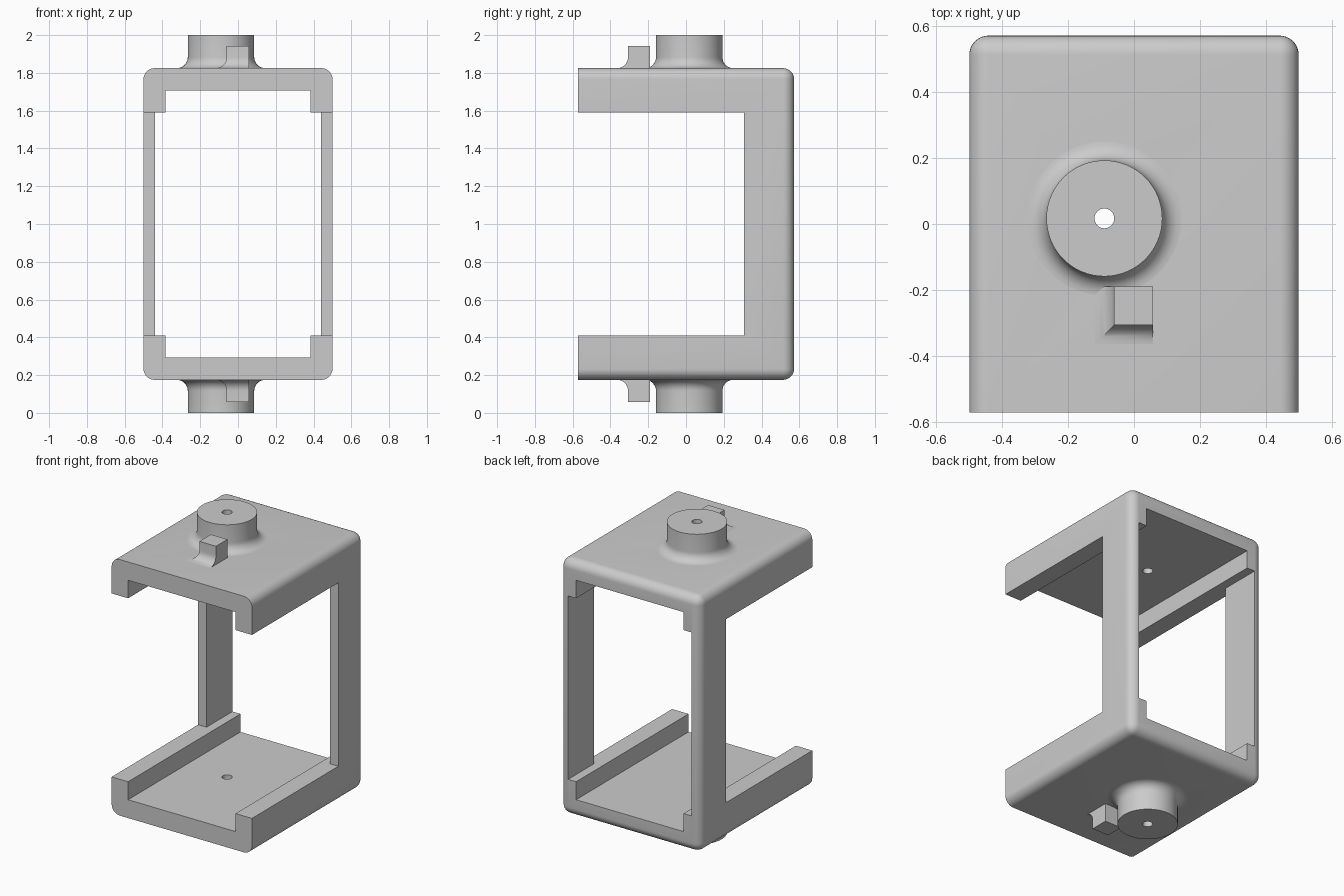
import bpy, bmesh, math
from mathutils import Vector

cube = bpy.data.objects.get("Cube")
if cube:
    bpy.data.objects.remove(cube, do_unlink=True)

# Overall sizes, heights measured from the middle of the model
MID = 1.0
HALF_X, HALF_Y, HALF_Z = 0.5, 0.572, 0.825
FILLET = 0.058
BOSS_X, BOSS_Y, BOSS_R, HOLE_R = -0.09, 0.017, 0.176, 0.03
SEGMENTS = 64

grey = bpy.data.materials.new("plain grey")
grey.use_nodes = True
colour = (0.6, 0.6, 0.6, 1)
grey.diffuse_color = colour
grey.node_tree.nodes["Principled BSDF"].inputs["Base Color"].default_value = colour


def add_object(name, bm):
    bmesh.ops.recalc_face_normals(bm, faces=bm.faces)
    mesh = bpy.data.meshes.new(name)
    bm.to_mesh(mesh)
    bm.free()
    mesh.materials.append(grey)
    obj = bpy.data.objects.new(name, mesh)
    bpy.context.collection.objects.link(obj)
    return obj


def box(low, high):
    bm = bmesh.new()
    bmesh.ops.create_cube(bm, size=1)
    low, high = Vector(low), Vector(high)
    for v in bm.verts:
        v.co = (low + high) / 2 + v.co * (high - low)
    return bm


def select_only(obj):
    bpy.ops.object.select_all(action='DESELECT')
    obj.select_set(True)
    bpy.context.view_layer.objects.active = obj


def smooth(obj):
    select_only(obj)
    bpy.ops.object.shade_smooth_by_angle(angle=math.radians(30))


def cut(obj, cutter):
    cutter.hide_render = True
    mod = obj.modifiers.new("cut", 'BOOLEAN')
    mod.operation, mod.solver, mod.object = 'DIFFERENCE', 'EXACT', cutter
    select_only(obj)
    bpy.ops.object.modifier_apply(modifier=mod.name)
    bpy.data.objects.remove(cutter, do_unlink=True)


def fillet_steps(steps=8):
    """Pairs of outward offset and height along a concave quarter round."""
    for i in range(steps + 1):
        a = math.pi / 2 * i / steps
        yield FILLET * (1 - math.sin(a)), FILLET * (1 - math.cos(a))


# Frame: a block rounded everywhere but at the open front
bm = box((-HALF_X, -HALF_Y, MID - HALF_Z), (HALF_X, HALF_Y, MID + HALF_Z))
rounded = [e for e in bm.edges if any(v.co.y > 0 for v in e.verts)]
bmesh.ops.bevel(bm, geom=rounded, offset=FILLET, segments=8, profile=0.5,
                affect='EDGES', clamp_overlap=True)
frame = add_object("frame", bm)

# Openings: between the plates, between the posts, and out through the sides
for name, hx, y0, y1, hz in (("plate_opening", 0.383, -1, 1, 0.707),
                             ("post_opening", 0.44, -1, 1, 0.591),
                             ("side_opening", 1, -1, 0.308, 0.591)):
    cut(frame, add_object(name, box((-hx, y0, MID - hz), (hx, y1, MID + hz))))

# Shaft hole through both plates
bm = bmesh.new()
bmesh.ops.create_cone(bm, cap_ends=True, segments=SEGMENTS,
                      radius1=HOLE_R, radius2=HOLE_R, depth=3)
bmesh.ops.translate(bm, verts=bm.verts, vec=(BOSS_X, BOSS_Y, MID))
cut(frame, add_object("hole_cutter", bm))
smooth(frame)


def loft(bm, rings, wrap=False):
    """Join equal rings of vertices with quads."""
    pairs = list(zip(rings, rings[1:]))
    if wrap:
        pairs.append((rings[-1], rings[0]))
    for a, b in pairs:
        for i in range(len(a)):
            j = (i + 1) % len(a)
            bm.faces.new((a[i], a[j], b[j], b[i]))


def boss(name, side):
    profile = [(BOSS_R + out, HALF_Z + up) for out, up in fillet_steps()]
    profile += [(BOSS_R, 1.0), (HOLE_R, 1.0), (HOLE_R, HALF_Z)]
    bm = bmesh.new()
    rings = []
    for r, z in profile:
        angles = [2 * math.pi * i / SEGMENTS for i in range(SEGMENTS)]
        rings.append([bm.verts.new((BOSS_X + r * math.cos(a),
                                    BOSS_Y + r * math.sin(a),
                                    MID + side * z)) for a in angles])
    loft(bm, rings, wrap=True)
    smooth(add_object(name, bm))


def stop_block(name, side):
    # Square peg whose front and one side flare into the plate
    left, right, front, back, top = -0.06, 0.058, -0.307, -0.19, 0.943
    levels = [(out, HALF_Z + up) for out, up in fillet_steps()] + [(0, top)]
    bm = bmesh.new()
    rings = []
    for out, z in levels:
        corners = ((left - out, front - out), (right, front - out),
                   (right, back), (left - out, back))
        rings.append([bm.verts.new((x, y, MID + side * z)) for x, y in corners])
    loft(bm, rings)
    bm.faces.new(rings[0])
    bm.faces.new(rings[-1])
    smooth(add_object(name, bm))


# Matching bosses and stops on the top and bottom plates
for prefix, side in (("top", 1), ("bottom", -1)):
    boss(prefix + "_boss", side)
    stop_block(prefix + "_stop", side)
